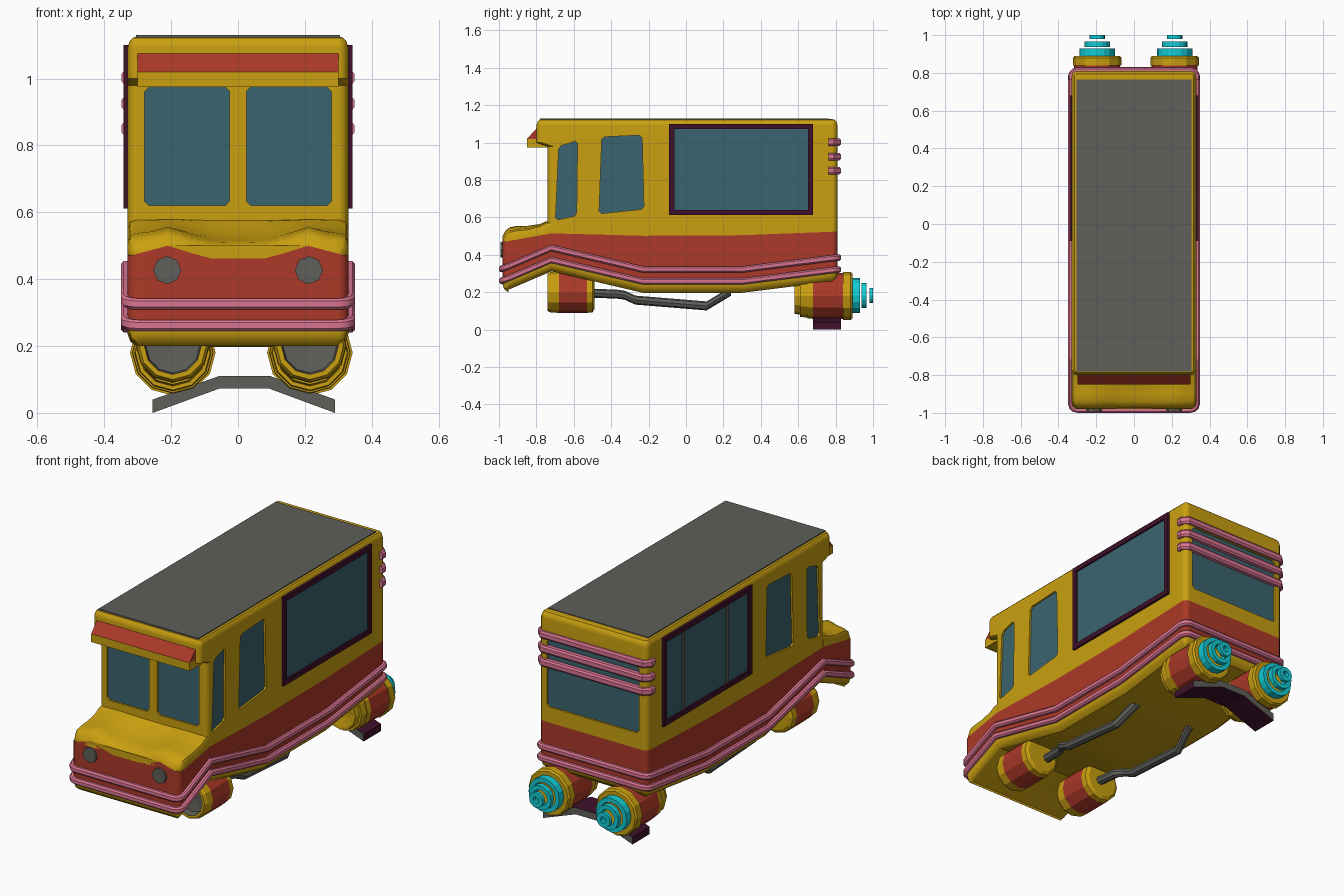
import bpy, bmesh, math
from mathutils import Vector

if "Cube" in bpy.data.objects:
    bpy.data.objects.remove(bpy.data.objects["Cube"])


def material(name, rgb):
    m = bpy.data.materials.new(name)
    lin = [(c / 255 / 12.92 if c < 10 else ((c / 255 + 0.055) / 1.055) ** 2.4) for c in rgb]
    m.diffuse_color = (*lin, 1)
    m.use_nodes = True
    m.node_tree.nodes["Principled BSDF"].inputs["Base Color"].default_value = m.diffuse_color
    return m


YELLOW = material("yellow paint", (202, 160, 16))
RED = material("red paint", (172, 57, 40))
PINK = material("pink trim", (218, 116, 146))
GLASS = material("teal glass", (58, 100, 112))
GREY = material("dark grey", (94, 94, 90))
PURPLE = material("dark purple", (62, 16, 42))
CYAN = material("cyan glow", (18, 205, 214))


def finish(name, bm, mats, smooth=False):
    bmesh.ops.remove_doubles(bm, verts=bm.verts, dist=0.0004)
    bmesh.ops.recalc_face_normals(bm, faces=bm.faces)
    me = bpy.data.meshes.new(name)
    bm.to_mesh(me)
    bm.free()
    for m in mats:
        me.materials.append(m)
    ob = bpy.data.objects.new(name, me)
    bpy.context.collection.objects.link(ob)
    if smooth:
        smooth_parts.append(ob)
    return ob


smooth_parts = []


def loft(name, rows, mats, row_mats=None, closed=False, cap=None, smooth=False):
    """Skin cyclic rows of points; cap with 'strip' (mirrored rings) or 'ngon'."""
    bm = bmesh.new()
    vs = [[bm.verts.new(p) for p in r] for r in rows]
    n, k = len(rows[0]), len(rows)
    for j in range(k if closed else k - 1):
        a, b = vs[j], vs[(j + 1) % k]
        for i in range(n):
            f = bm.faces.new((a[i], a[(i + 1) % n], b[(i + 1) % n], b[i]))
            f.material_index = row_mats[j] if row_mats else 0
    if cap == "strip":
        for r in (vs[0], vs[-1]):
            for i in range(n // 2 - 1):
                bm.faces.new((r[i], r[i + 1], r[n - 2 - i], r[n - 1 - i]))
    elif cap == "ngon":
        bm.faces.new(vs[0])
        bm.faces.new(vs[-1])
    return finish(name, bm, mats, smooth)


def prism(name, pts, vec, mats, rule=None):
    bm = bmesh.new()
    f = bm.faces.new([bm.verts.new(p) for p in pts])
    ext = bmesh.ops.extrude_face_region(bm, geom=[f], use_keep_orig=True)
    bmesh.ops.translate(bm, vec=vec, verts=[v for v in ext["geom"] if isinstance(v, bmesh.types.BMVert)])
    bmesh.ops.recalc_face_normals(bm, faces=bm.faces)
    if rule:
        for f in bm.faces:
            f.material_index = rule(f)
    return finish(name, bm, mats)


def box(name, lo, hi, mat):
    pts = [(lo[0], lo[1], lo[2]), (hi[0], lo[1], lo[2]), (hi[0], hi[1], lo[2]), (lo[0], hi[1], lo[2])]
    return prism(name, pts, (0, 0, hi[2] - lo[2]), [mat])


def lerp(table, t):
    for (a, u), (b, v) in zip(table, table[1:]):
        if t <= b:
            return u + (v - u) * max(0, (t - a) / (b - a))
    return table[-1][1]


# Height lines along the body
def trim_z(y): return lerp([(-1, .25), (-.72, .37), (-.23, .255), (.3, .255), (.82, .32)], y)
def bump(x): return lerp([(0, 0), (.08, .05), (.14, .45), (.21, 1), (.27, .6), (.33, .2)], abs(x))


def red_top(x, y):
    if y < -.965:
        return .46 + .04 * bump(x)
    return lerp([(-.98, .468), (-.72, .515), (-.23, .502), (.3, .505), (.82, .525)], y)


def outline(front, d, z, fine=False):
    """Mirrored rounded plan outline, grown by d; z is a function of the base x, y."""
    r, base = .03, []
    if fine:
        base += [(x, front, 0, -1) for x in (.08, .14, .21, .26)]
    for a in (0, 30, 60, 90):
        s, c = math.sin(math.radians(a)), math.cos(math.radians(a))
        base.append((.30 + r * s, front + r - r * c, s, -c))
    base += [(.33, y, 1, 0) for y in (-.72 if fine else -.6, -.5, -.23, .3)]
    for a in (0, 30, 60, 90):
        s, c = math.sin(math.radians(a)), math.cos(math.radians(a))
        base.append((.30 + r * c, .78 + r * s, c, s))
    right = [(x + d * nx, y + d * ny, z(x, y)) for x, y, nx, ny in base]
    return right + [(-x, y, h) for x, y, h in reversed(right)]


# Lower hull: yellow sill, red band
F = -.98
loft("lower_body", [
    outline(F, -.03, lambda x, y: trim_z(y) - .058, True),
    outline(F, -.008, lambda x, y: trim_z(y) - .042, True),
    outline(F, 0, lambda x, y: trim_z(y) - .02, True),
    outline(F, 0, lambda x, y: trim_z(y), True),
    outline(F, 0, red_top, True)], [YELLOW, RED], [0, 0, 0, 1], cap="strip", smooth=True)

# Upper body with overhanging brow
levels = [(-.74, 0, .98), (-.80, 0, 1.0), (-.80, 0, 1.092), (-.80, -.005, 1.11),
          (-.80, -.015, 1.122), (-.80, -.03, 1.126)]
upper = loft("upper_body", [outline(-.74, 0, red_top)] +
             [outline(f, d, lambda x, y, h=h: h) for f, d, h in levels],
             [YELLOW], cap="strip", smooth=True)
box("roof_panel", (-.305, -.78, 1.122), (.305, .765, 1.13), GREY)

# Hood with two raised fenders
rows = []
for y in (-.98, -.965, -.94, -.90, -.85, -.78, -.75, -.72):
    c = lerp([(-.98, .46), (-.965, .49), (-.94, .508), (-.85, .525), (-.78, .55), (-.74, .58)], y)
    b = lerp([(-.98, .04), (-.9, .04), (-.78, .015), (-.73, 0)], y)
    w = lerp([(-.98, .30), (-.965, .32), (-.94, .33)], y)
    low = red_top(.3, y)
    half = [(x, y, c + b * bump(x)) for x in (.03, .08, .14, .21, .26)]
    edge = c + b * bump(.28)
    half += [(w - .025, y, edge), (w - .007, y, max(low, edge - .008)), (w, y, max(low, edge - .025)), (w, y, low)]
    rows.append([(-x, yy, z) for x, yy, z in reversed(half)] + half)
loft("hood", rows, [YELLOW], cap="ngon", smooth=True)


# Recessed windows
def chamfered(pts, r=.014):
    out = []
    for i, p in enumerate(pts):
        for q in (pts[i - 1], pts[(i + 1) % len(pts)]):
            out.append(p + (q - p).normalized() * r)
    return out


openings = []
for s, side in ((1, "right"), (-1, "left")):
    cab = [(-.68, .98), (-.58, 1.01), (-.585, .61), (-.698, .585)]
    door = [(-.45, 1.03), (-.235, 1.04), (-.225, .645), (-.465, .62)]
    for name, q in (("cab_window", cab), ("door_window", door)):
        openings.append((f"{name}_{side}", [Vector((s * .33, y, z)) for y, z in q], Vector((s, 0, 0))))
    q = [(.025, .62), (.28, .62), (.28, .975), (.025, .975)]
    openings.append((f"windshield_{side}", [Vector((s * x, -.74, z)) for x, z in q], Vector((0, -1, 0))))
q = [(-.28, .61), (.28, .61), (.28, .98), (-.28, .98)]
openings.append(("rear_window", [Vector((x, .81, z)) for x, z in q], Vector((0, 1, 0))))
for name, pts, n in openings:
    pts = chamfered(pts)
    cutter = prism("cutter", [p + n * .02 for p in pts], -n * .034, [YELLOW])
    mod = upper.modifiers.new("cut", "BOOLEAN")
    mod.operation, mod.solver, mod.object = "DIFFERENCE", "EXACT", cutter
    bpy.context.view_layer.objects.active = upper
    bpy.ops.object.modifier_apply(modifier="cut")
    bpy.data.objects.remove(cutter)
    prism(name, [p - n * .016 for p in pts], n * .006, [GLASS])

# Large framed serving windows
for s, side in ((1, "right"), (-1, "left")):
    def slab(name, y0, y1, z0, z1, t, mat):
        xs = sorted((s * .325, s * (.33 + t)))
        box(f"{name}_{side}", (xs[0], y0, z0), (xs[1], y1, z1), mat)
    slab("serving_glass", -.07, .66, .63, 1.08, .003, GLASS)
    slab("frame_bottom", -.09, .68, .612, .64, .012, PURPLE)
    slab("frame_top", -.09, .68, 1.072, 1.10, .012, PURPLE)
    slab("frame_front", -.09, -.062, .64, 1.072, .012, PURPLE)
    slab("frame_rear", .652, .68, .64, 1.072, .012, PURPLE)
    if s < 0:
        for y in (.12, .50):
            slab("window_divider", y - .012, y + .012, .64, 1.072, .007, GREY)

# Awning above the windshield
box("awning_lip", (-.30, -.85, .975), (.30, -.735, 1.02), YELLOW)
prism("awning_slope", [(-.30, -.85, 1.02), (-.30, -.80, 1.075), (-.30, -.76, 1.075), (-.30, -.76, 1.02)],
      (.60, 0, 0), [RED])

# Pink trim rails around the body and rear bars
rail = [(-.012, -.017), (.012, -.017), (.02, -.009), (.02, .009), (.012, .017), (-.012, .017)]
for name, up in (("lower_rail", .003), ("upper_rail", .067)):
    loft(name, [outline(F, d, lambda x, y: trim_z(y) + up + dz, True) for d, dz in rail],
         [PINK], closed=True, smooth=True)
for k, z in enumerate((.85, .925, 1.003)):
    path = []
    for x, y, nx, ny in ((.33, .762, 1, 0), (.33, .785, 1, .4), (.305, .81, .4, 1)):
        path.append([(x + nx * d * .9, y + ny * d * .9, z + dz * 1.2) for d, dz in rail])
    path += [[(-x, y, h) for x, y, h in r] for r in reversed(path)]
    loft(f"rear_bar_{k + 1}", path, [PINK], cap="ngon")


# Thrusters, turned around the y axis
def lathe(name, cx, cz, prof, mats, seg=None, closed=False, n=12):
    rows = [[(cx + r * math.cos(2 * math.pi * i / n), y, cz + r * math.sin(2 * math.pi * i / n))
             for i in range(n)] for y, r in prof]
    return loft(name, rows, mats, seg, closed)


for s, side in ((1, "right"), (-1, "left")):
    lathe(f"headlight_{side}", s * .212, .427, [(-.97, 0), (-.97, .042), (-.992, .042), (-.992, 0)], [GREY], n=8)
    ex = .01 + s * .205
    lathe(f"front_thruster_{side}", ex, .2,
          [(-.69, 0), (-.70, .08), (-.74, .085), (-.74, .10), (-.725, .108), (-.68, .11),
           (-.53, .11), (-.50, .108), (-.49, .09), (-.49, 0)],
          [YELLOW, RED, GREY], [2, 2, 0, 0, 0, 1, 0, 0, 0])
    lathe(f"rear_thruster_{side}", ex, .18,
          [(.60, 0), (.58, .085), (.58, .095), (.61, .10), (.61, .112), (.65, .115), (.65, .12), (.68, .122),
           (.84, .122), (.84, .128), (.88, .128), (.89, .12), (.89, .095), (.87, 0)],
          [YELLOW, RED], [0, 0, 0, 0, 0, 0, 0, 1, 0, 0, 0, 0, 0])
    for k, (a, b, r) in enumerate(((.88, .93, .094), (.938, .965, .067), (.98, 1.0, .041))):
        lathe(f"exhaust_ring_{k + 1}_{side}", ex, .183,
              [(a, r), (b, r), (b, r - .024), (a, r - .024)], [CYAN], closed=True, n=16)
    # Underbody pipe
    pipe = [(.18, -.50, .195), (.19, -.37, .19), (.215, -.33, .185), (.22, -.27, .158), (.21, .11, .127), (.18, .24, .205)]
    loft(f"pipe_{side}", [[(s * x + .024 * math.cos(i * math.pi / 4), y, z + .024 * math.sin(i * math.pi / 4))
                           for i in range(8)] for x, y, z in pipe], [GREY], cap="ngon")

# Rear arched skid
arch = [(-.255, 0), (-.055, .073), (.092, .073), (.29, 0), (.29, .04), (.097, .11), (-.057, .11), (-.255, .04)]
prism("rear_skid", [(x, .68, z) for x, z in arch], (0, .15, 0), [PURPLE, GREY],
      lambda f: 1 if abs(f.normal.y) > .5 else 0)

# Smooth the rounded body parts
for ob in smooth_parts:
    bpy.ops.object.select_all(action="DESELECT")
    ob.select_set(True)
    bpy.context.view_layer.objects.active = ob
    bpy.ops.object.shade_smooth_by_angle(angle=math.radians(35))
    ob.modifiers.new("weighted", "WEIGHTED_NORMAL").keep_sharp = True
